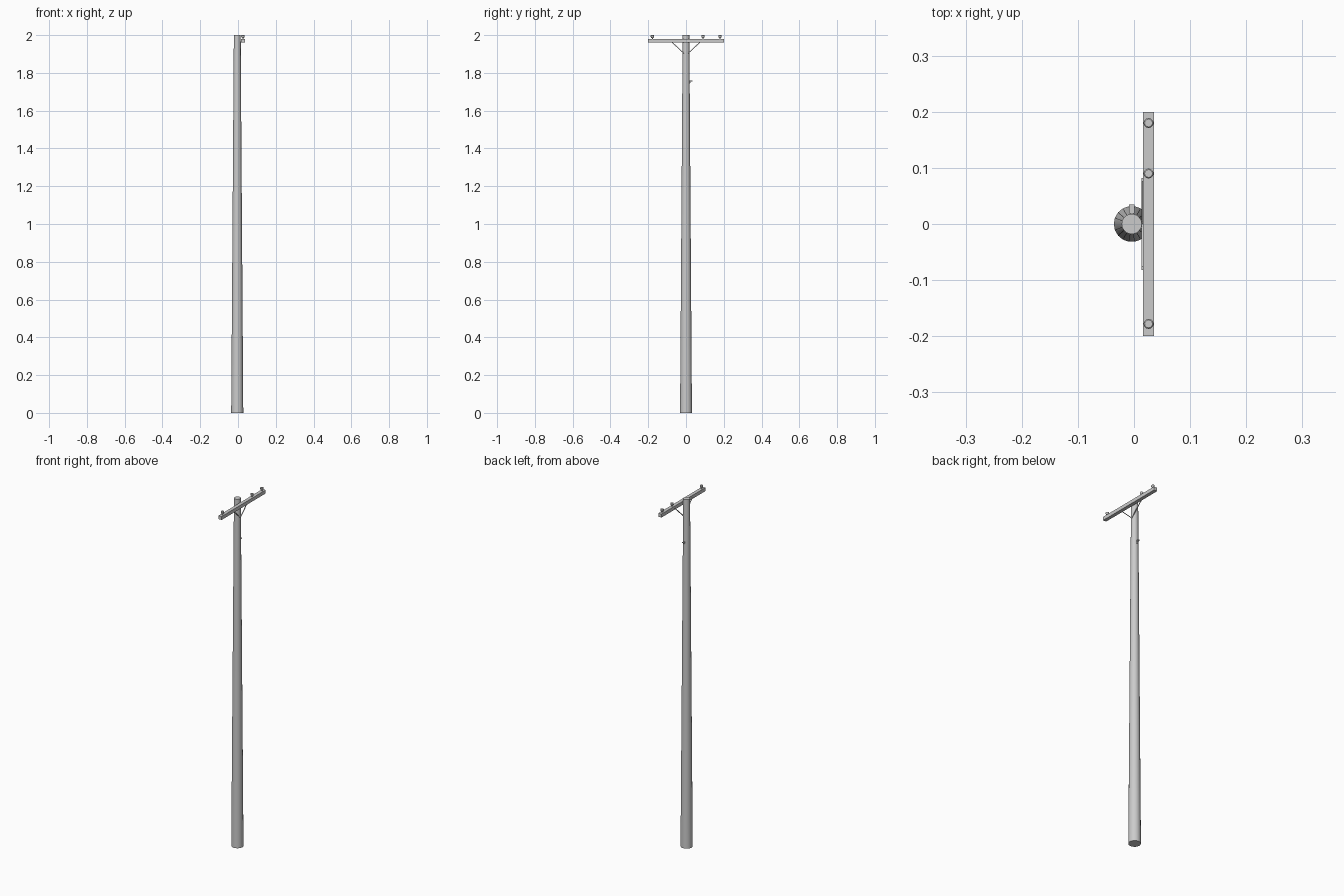
import bpy, bmesh, math
from mathutils import Vector

if "Cube" in bpy.data.objects:
    bpy.data.objects.remove(bpy.data.objects["Cube"])

PX = -0.004   # pole axis
AX = 0.026    # crossarm axis


def finish(name, bm, smooth=False):
    bmesh.ops.recalc_face_normals(bm, faces=bm.faces)
    me = bpy.data.meshes.new(name)
    bm.to_mesh(me)
    bm.free()
    ob = bpy.data.objects.new(name, me)
    bpy.context.collection.objects.link(ob)
    if smooth:
        bpy.ops.object.select_all(action='DESELECT')
        ob.select_set(True)
        bpy.context.view_layer.objects.active = ob
        bpy.ops.object.shade_smooth_by_angle(angle=math.radians(35))
    return ob


def lathe(name, profile, centre, sides, smooth=False):
    """Closed stack of rings from (radius, z) pairs."""
    bm = bmesh.new()
    rings = [[bm.verts.new((centre[0] + r * math.cos(2 * math.pi * i / sides),
                            centre[1] + r * math.sin(2 * math.pi * i / sides), z))
              for i in range(sides)] for r, z in profile]
    for a, b in zip(rings, rings[1:]):
        for i in range(sides):
            j = (i + 1) % sides
            bm.faces.new((a[i], a[j], b[j], b[i]))
    bm.faces.new(rings[0])
    bm.faces.new(rings[-1])
    return finish(name, bm, smooth)


def prism(name, yz, x0, x1):
    """Side outline extruded along x."""
    bm = bmesh.new()
    face = bm.faces.new([bm.verts.new((x0, y, z)) for y, z in yz])
    new = bmesh.ops.extrude_face_region(bm, geom=[face])['geom']
    bmesh.ops.translate(bm, vec=Vector((x1 - x0, 0, 0)),
                        verts=[v for v in new if isinstance(v, bmesh.types.BMVert)])
    return finish(name, bm)


# tapered wooden pole
lathe("pole", [(0.032, 0), (0.018, 2.0)], (PX, 0), 18, True)

# crossarm on the +x side of the pole
prism("crossarm", [(-0.2, 1.96), (0.2, 1.96), (0.2, 1.98), (-0.2, 1.98)], 0.016, 0.036)

# diagonal flat braces
for side, s in (("left", -1), ("right", 1)):
    prism("brace_" + side,
          [(s * y, z) for y, z in ((-0.003, 1.893), (0.003, 1.893), (0.082, 1.967), (0.076, 1.967))],
          0.0135, 0.0165)

# pin insulators, unevenly spaced
for i, y in enumerate((-0.178, 0.09, 0.18)):
    lathe(f"insulator_{i + 1}",
          [(0.003, 1.975), (0.003, 1.984), (0.006, 1.986), (0.009, 1.992), (0.009, 1.998), (0.007, 2.0)],
          (AX, y), 12, True)

# small bracket on the pole's back side
prism("wire_bracket",
      [(0.015, 1.743), (0.022, 1.743), (0.024, 1.753), (0.035, 1.755), (0.035, 1.759), (0.015, 1.759)],
      -0.0085, 0.0005)
